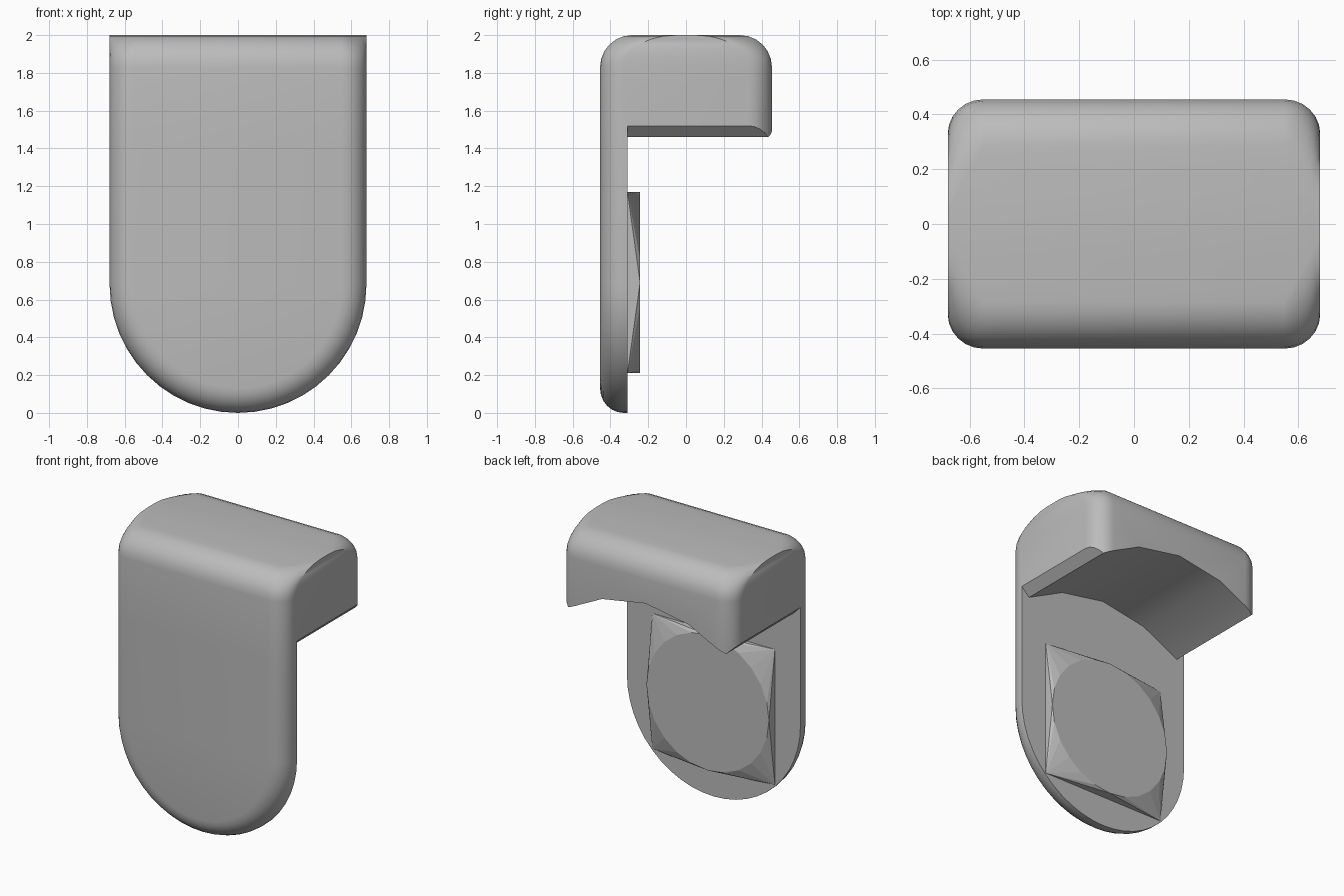
import bpy, bmesh
from math import sin, cos, pi, radians

if "Cube" in bpy.data.objects:
    bpy.data.objects.remove(bpy.data.objects["Cube"], do_unlink=True)

HALF_W, HALF_D, BACK = 0.68, 0.455, -0.31   # half width, half depth, plate back
CORNER, SIDE_Y, SEAM = 0.13, 0.33, 1.40     # corner width, flat side end, joint height
SEG = 6

grey = bpy.data.materials.new("plain grey")
grey.use_nodes = True
grey.diffuse_color = (0.5, 0.5, 0.5, 1)
grey.node_tree.nodes["Principled BSDF"].inputs["Base Color"].default_value = (0.5, 0.5, 0.5, 1)


def finish(name, bm):
    bmesh.ops.recalc_face_normals(bm, faces=bm.faces)
    mesh = bpy.data.meshes.new(name)
    bm.to_mesh(mesh)
    bm.free()
    mesh.materials.append(grey)
    obj = bpy.data.objects.new(name, mesh)
    bpy.context.collection.objects.link(obj)
    return obj


def activate(obj):
    bpy.ops.object.select_all(action='DESELECT')
    obj.select_set(True)
    bpy.context.view_layer.objects.active = obj


def loft(name, rings):
    bm = bmesh.new()
    loops = [[bm.verts.new(p) for p in ring] for ring in rings]
    for a, b in zip(loops, loops[1:]):
        for i in range(len(a)):
            j = (i + 1) % len(a)
            bm.faces.new((a[i], a[j], b[j], b[i]))
    bm.faces.new(loops[0])
    bm.faces.new(loops[-1])
    return finish(name, bm)


# Plate: a U outline, drawn inwards towards the front
def u_ring(inset, y):
    r = HALF_W - inset
    arc = [(-r * cos(pi * i / 24), y, HALF_W - r * sin(pi * i / 24)) for i in range(25)]
    return [(-r, y, SEAM)] + arc + [(r, y, SEAM)]


steps = [pi / 2 * i / SEG for i in range(SEG + 1)]
plate = loft("front_plate", [u_ring(0, BACK)] + [
    u_ring(CORNER * (1 - cos(t)), -SIDE_Y - (HALF_D - SIDE_Y) * sin(t)) for t in steps])


# Cap: rounded rectangles whose corners open into broad triangles at the top
def cap_ring(z, side, edge, flat):
    quarter = []
    for t in steps:
        k = t / (pi / 2)
        across = cos(t) * (1 - flat) + (1 - k) * flat
        along = sin(t) * (1 - flat) + k * flat
        quarter.append((HALF_W - CORNER + CORNER * across, side + (edge - side) * along))
    half = quarter + [(-x, y) for x, y in reversed(quarter)]
    return [(x, y, z) for x, y in half + [(-x, -y) for x, y in half]]


ROUND = 0.17
cap = loft("top_cap", [cap_ring(SEAM, SIDE_Y, HALF_D, 0)] + [
    cap_ring(2 - ROUND + ROUND * sin(t), SIDE_Y - 0.28 * (1 - cos(t)),
             HALF_D - ROUND * (1 - cos(t)), 1 - cos(t)) for t in steps])

# Faceted arch cut along the underside of the cap
half_arch = [(0.8, 1.2), (0.8, 1.64), (0.62, 1.46), (0.34, 1.6)]
arch = half_arch + [(0, 1.66)] + [(-x, z) for x, z in reversed(half_arch)]
cutter = loft("arch_cutter", [[(x, y, z) for x, z in arch] for y in (BACK, 1)])
cutter.hide_render = True
cut = cap.modifiers.new("arch", 'BOOLEAN')
cut.object = cutter
cut.operation = 'DIFFERENCE'
cut.solver = 'EXACT'
activate(cap)
bpy.ops.object.modifier_apply(modifier=cut.name)
bpy.data.objects.remove(cutter, do_unlink=True)

# Pad: square base blending to a round face
PAD, PAD_Z = 0.48, 0.69
bm = bmesh.new()
for sx in (-1, 1):
    for sz in (-1, 1):
        bm.verts.new((sx * PAD, BACK, PAD_Z + sz * PAD))
for i in range(24):
    a = 2 * pi * i / 24
    bm.verts.new((PAD * cos(a), -0.243, PAD_Z + PAD * sin(a)))
bmesh.ops.convex_hull(bm, input=bm.verts)
finish("back_pad", bm)

for obj in (plate, cap):
    activate(obj)
    bpy.ops.object.shade_smooth_by_angle(angle=radians(28))
